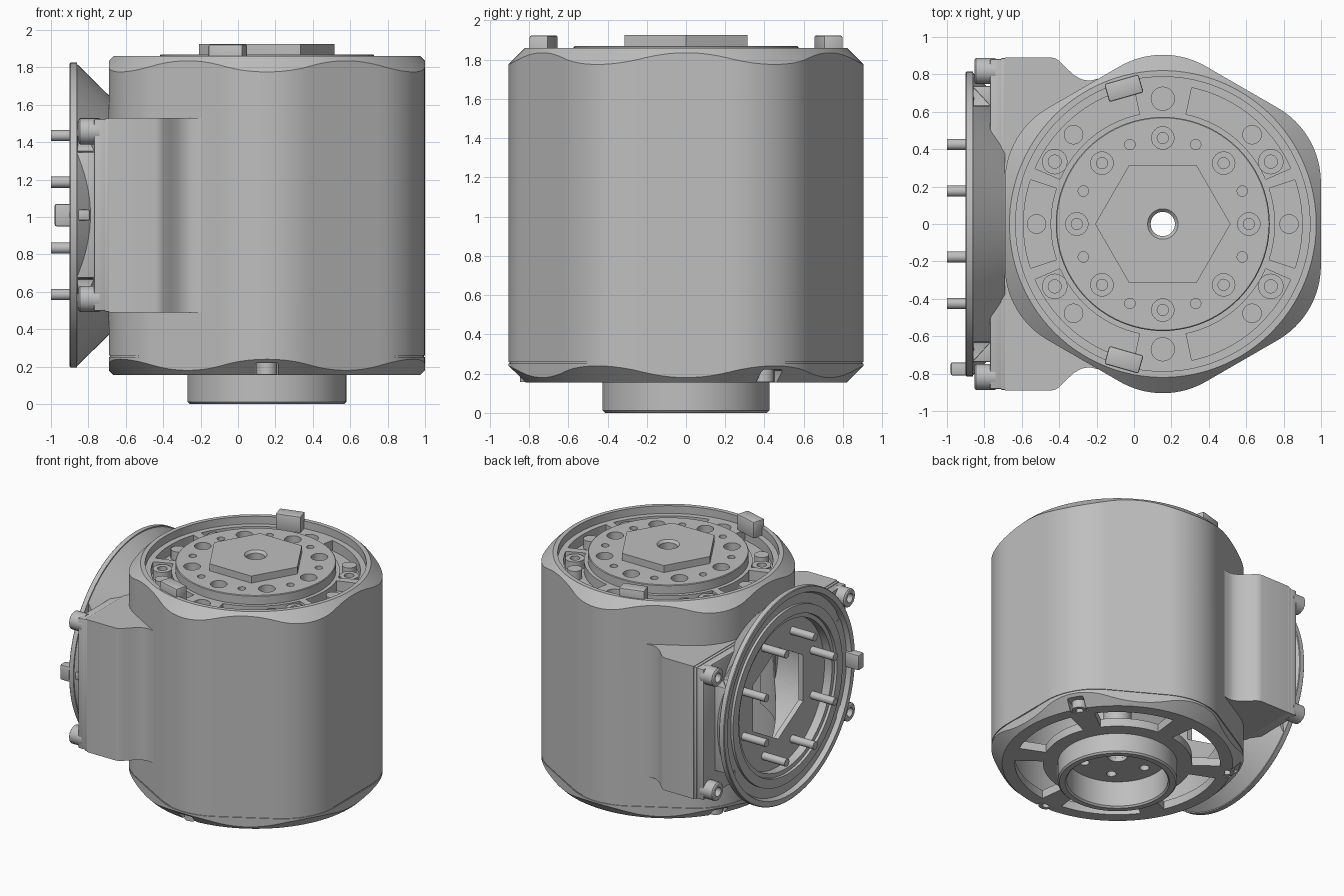
import bpy
import bmesh
from math import cos, sin, tan, radians, sqrt
from mathutils import Matrix

if "Cube" in bpy.data.objects:
    bpy.data.objects.remove(bpy.data.objects["Cube"])

grey = bpy.data.materials.new("machined grey")
grey.use_nodes = True
grey.diffuse_color = (0.52, 0.52, 0.52, 1)
grey.node_tree.nodes["Principled BSDF"].inputs["Base Color"].default_value = (0.52, 0.52, 0.52, 1)

# Main frame: axis up. Side frame: local z points to -x, local x points up.
MAIN = Matrix.Translation((0.154, 0, 0))
SIDE = Matrix.Translation((0, 0, 1.01)) @ Matrix.Rotation(radians(-90), 4, "Y")
TURN = Matrix.Rotation(radians(30), 4, "Z")
parts = []


def finish(name, bm):
    bmesh.ops.recalc_face_normals(bm, faces=bm.faces)
    mesh = bpy.data.meshes.new(name)
    bm.to_mesh(mesh)
    bm.free()
    mesh.materials.append(grey)
    ob = bpy.data.objects.new(name, mesh)
    bpy.context.collection.objects.link(ob)
    parts.append(ob)
    return ob


def polar(r, deg, z=0.0):
    return Matrix.Translation((r * cos(radians(deg)), r * sin(radians(deg)), z))


def lathe(name, profile, frame=MAIN, seg=96):
    """Closed section swept round the axis; profile may depend on the angle."""
    bm = bmesh.new()
    rings = []
    for i in range(seg):
        deg = 360 * i / seg
        section = profile(deg) if callable(profile) else profile
        rings.append([bm.verts.new((frame @ polar(r, deg, z)).translation) for r, z in section])
    n = len(rings[0])
    for i in range(seg):
        a, b = rings[i], rings[(i + 1) % seg]
        for j in range(n):
            k = (j + 1) % n
            bm.faces.new((a[j], b[j], b[k], a[k]))
    return finish(name, bm)


def tube(name, r_out, r_in, z0, z1, frame=MAIN, seg=96):
    return lathe(name, [(r_out, z0), (r_out, z1), (r_in, z1), (r_in, z0)], frame, seg)


def cyls(name, r, z0, z1, frames, seg=24, r_top=None):
    bm = bmesh.new()
    for f in frames:
        bmesh.ops.create_cone(bm, cap_ends=True, segments=seg, radius1=r, radius2=r if r_top is None else r_top,
                              depth=z1 - z0, matrix=f @ Matrix.Translation((0, 0, (z0 + z1) / 2)))
    return finish(name, bm)


def prism(bm, pts, z0, z1, frame):
    low = [bm.verts.new(frame @ Matrix.Translation((x, y, z0)).translation) for x, y in pts]
    face = bm.faces.new(low)
    up = bmesh.ops.extrude_face_region(bm, geom=[face])["geom"]
    vec = frame.to_3x3() @ Matrix.Translation((0, 0, z1 - z0)).translation
    bmesh.ops.translate(bm, vec=vec, verts=[v for v in up if isinstance(v, bmesh.types.BMVert)])


def sectors(name, r0, r1, z0, z1, spans, frame=MAIN):
    bm = bmesh.new()
    for a0, a1 in spans:
        angles = [radians(a0 + (a1 - a0) * i / 12) for i in range(13)]
        pts = [(r1 * cos(a), r1 * sin(a)) for a in angles]
        pts += [(r0 * cos(a), r0 * sin(a)) for a in reversed(angles)]
        prism(bm, pts, z0, z1, frame)
    return finish(name, bm)


def boxes(name, size, frames, bevel=0.01):
    bm = bmesh.new()
    for f in frames:
        bmesh.ops.create_cube(bm, size=1, matrix=f @ Matrix.Diagonal((*size, 1)))
    bmesh.ops.bevel(bm, geom=bm.edges[:], offset=bevel, segments=2, affect="EDGES", profile=0.5)
    return finish(name, bm)


def cut(ob, cutter):
    mod = ob.modifiers.new("cut", "BOOLEAN")
    mod.operation, mod.solver, mod.object = "DIFFERENCE", "EXACT", cutter
    graph = bpy.context.evaluated_depsgraph_get()
    mesh = bpy.data.meshes.new_from_object(ob.evaluated_get(graph))
    ob.modifiers.clear()
    ob.data = mesh
    parts.remove(cutter)
    bpy.data.objects.remove(cutter)


# Main housing: rounded hexagon with conical chamfers, seam groove and screw notches
FLAT, ROUND = 0.845, 0.46
CORNER = (FLAT - ROUND) / cos(radians(30))
SCREWS = (30, 150, 270)


def outline(deg):
    phi = abs((deg + 30) % 60 - 30)
    if tan(radians(phi)) < CORNER * 0.5 / FLAT:
        return FLAT / cos(radians(phi))
    d = radians(30 - phi)
    return CORNER * cos(d) + sqrt(ROUND ** 2 - (CORNER * sin(d)) ** 2)


def housing_section(deg):
    r = outline(deg)
    c = r - 0.82
    return [(0.82, 0.155), (r, 0.155 + c), (r, 0.252), (r - 0.006, 0.252), (r - 0.006, 0.26), (r, 0.26),
            (r, 1.86 - c), (0.82, 1.86), (0.787, 1.86), (0.787, 1.8), (0.77, 1.8), (0.77, 0.155)]


housing = lathe("housing", housing_section, seg=180)
cut(housing, cyls("cutter", 0.57, 0.4, 1.2, [SIDE], 64))
cut(housing, boxes("cutter", (0.2, 0.12, 0.12),
                   [MAIN @ polar(0.86, a, 0.16) @ Matrix.Rotation(radians(a), 4, "Z") for a in SCREWS]))

# Side mounting block, blended into the housing
half = [(-0.69, 0.89), (-0.44, 0.89), (-0.42, 0.885), (-0.4, 0.872), (-0.36, 0.832), (-0.32, 0.795),
        (-0.28, 0.773), (-0.24, 0.766), (-0.15, 0.785)]
bm = bmesh.new()
prism(bm, half + [(x, -y) for x, y in reversed(half)], 0.49, 1.53, Matrix())
block = finish("mount_block", bm)
cut(block, cyls("cutter", 0.765, 0.3, 1.7, [MAIN], 96))
cut(block, cyls("cutter", 0.57, 0.2, 1.2, [SIDE], 64))
for name, z, thick, width in (("mount_gasket", 0.70, 0.025, 1.775), ("mount_plate", 0.738, 0.062, 1.765)):
    plate = boxes(name, (width - 0.74, width, thick), [SIDE @ Matrix.Translation((0, 0, z))], 0.006)
    cut(plate, cyls("cutter", 0.57, 0.5, 1.2, [SIDE], 64))
corners = [(sz, sy) for sz in (-1, 1) for sy in (-1, 1)]
for sz, sy in corners:
    lathe("mount_bolt", [(0.07, 0.74), (0.07, 0.845), (0.06, 0.852), (0.035, 0.852), (0.035, 0.8),
                         (0.002, 0.8), (0.002, 0.74)],
          SIDE @ Matrix.Translation((sz * 0.448, sy * 0.818, 0)), 24)

# Side output flange: cone relieved around the bolts, side webs, hexagonal opening, pins and key
cone = lathe("flange_cone", [(0.812, 0.865), (0.64, 0.69), (0.575, 0.69), (0.575, 0.865)], SIDE, 128)
cut(cone, boxes("cutter", (0.4, 0.4, 0.4),
                [SIDE @ Matrix.Translation((sz * 0.54, sy * 0.83, 0.7)) for sz, sy in corners]))
boxes("flange_webs", (0.67, 0.11, 0.1), [SIDE @ Matrix.Translation((0, sy * 0.682, 0.813)) for sy in (-1, 1)], 0.005)
flange = lathe("flange_disc", [(0.815, 0.86), (0.815, 0.895), (0.81, 0.9), (0.77, 0.9), (0.755, 0.86), (0.68, 0.86),
                               (0.68, 0.885), (0.61, 0.885), (0.6, 0.8), (0.15, 0.8), (0.15, 0.76),
                               (0.6, 0.76), (0.64, 0.85)], SIDE)
cut(flange, cyls("cutter", 0.36, 0.7, 0.95, [SIDE @ TURN], 6))
cyls("flange_pins", 0.03, 0.78, 1.0, [SIDE @ polar(0.46, 22.5 + 45 * i) for i in range(8)], 16)
boxes("flange_key", (0.12, 0.07, 0.12), [SIDE @ Matrix.Translation((0, -0.775, 0.92))])
boxes("flange_key_stem", (0.06, 0.05, 0.12), [SIDE @ Matrix.Translation((0, -0.775, 0.85))])

# Recessed top floor with pockets, ribs and bosses
tube("top_floor", 0.775, 0.07, 1.64, 1.72)
tube("pocket_outer_ring", 0.775, 0.745, 1.7, 1.8)
tube("pocket_inner_ring", 0.6, 0.55, 1.7, 1.8)
spans = [(78, 102), (258, 282)] + [(a - 2.5, a + 2.5) for a in (21, 159, 201, 339)]
pads = sectors("pocket_ribs", 0.59, 0.75, 1.7, 1.8, spans)
cut(pads, cyls("cutter", 0.062, 1.74, 1.9, [MAIN @ polar(0.67, a) for a in (90, 270)]))
for a in (30, 150, 210, 330):
    lathe("screw_boss", [(0.068, 1.7), (0.068, 1.79), (0.035, 1.79), (0.035, 1.71), (0.03, 1.7)],
          MAIN @ polar(0.667, a), 24)
cyls("locating_posts", 0.052, 1.7, 1.79, [MAIN @ polar(0.675, a) for a in (0, 45, 135, 180, 225, 315)])
boxes("top_keys", (0.1, 0.19, 0.13),
      [MAIN @ polar(0.755, a, 1.858) @ Matrix.Rotation(radians(a), 4, "Z") for a in (-106, 106)])

# Rotor disc with bolt circle and hexagonal plug
rotor = lathe("rotor_disc", [(0.572, 1.7), (0.572, 1.865), (0.567, 1.87), (0.07, 1.87), (0.07, 1.7)])
eight = [MAIN @ polar(0.46, 45 * i) for i in range(8)]
between = [MAIN @ polar(0.46, 45 * i + 22.5) for i in range(8)]
cut(rotor, cyls("cutter", 0.06, 1.79, 1.95, eight))
cut(rotor, cyls("cutter", 0.03, 1.74, 1.85, eight, 16))
cut(rotor, cyls("cutter", 0.028, 1.81, 1.95, between, 16))
plug = cyls("hex_plug", 0.362, 1.86, 1.925, [MAIN @ TURN], 6)
cut(plug, cyls("cutter", 0.065, 1.7, 2.0, [MAIN], 32))
cut(plug, cyls("cutter", 0.05, 1.89, 1.94, [MAIN], 32, 0.095))

# Bottom cover with slots, spigot and inner plate
cover = lathe("bottom_cover", [(0.775, 0.155), (0.775, 0.22), (0.36, 0.22), (0.36, 0.012), (0.372, 0),
                               (0.413, 0), (0.425, 0.012), (0.425, 0.155)])
cut(cover, sectors("cutter", 0.53, 0.73, 0.1, 0.3, [(60 * i - 23, 60 * i + 23) for i in range(6)]))
inner = tube("inner_plate", 0.45, 0.07, 0.21, 0.26)
cut(inner, cyls("cutter", 0.035, 0.1, 0.4, [MAIN @ polar(0.25, 60 * i) for i in range(6)], 16))
tube("hollow_shaft", 0.1, 0.07, 0.24, 1.7, seg=32)
for a in SCREWS:
    tube("cover_screw", 0.055, 0.028, 0.158, 0.23, MAIN @ polar(0.79, a), 24)

# Smooth curved walls, keep machined edges crisp
bpy.ops.object.select_all(action="DESELECT")
for ob in parts:
    ob.select_set(True)
bpy.context.view_layer.objects.active = parts[0]
bpy.ops.object.shade_smooth_by_angle(angle=radians(25))
